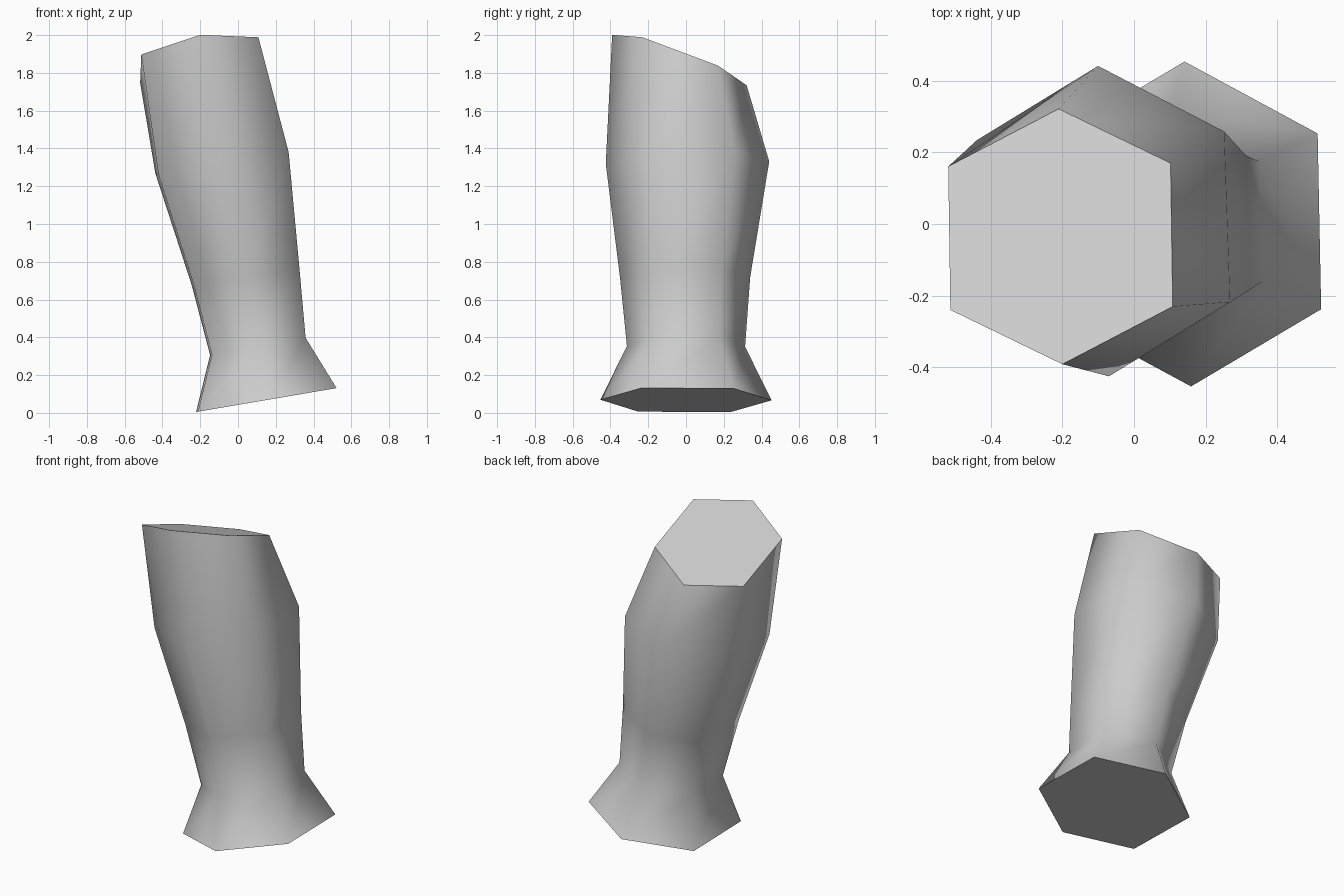
import bpy
import bmesh
from math import cos, sin
from mathutils import Vector

cube = bpy.data.objects.get("Cube")
if cube:
    bpy.data.objects.remove(cube, do_unlink=True)

grey = bpy.data.materials.new("plain grey")
grey.use_nodes = True
colour = (0.6, 0.6, 0.6, 1.0)
grey.diffuse_color = colour
grey.node_tree.nodes["Principled BSDF"].inputs["Base Color"].default_value = colour


def hex_ring(bm, centre, half_width, half_depth, side_depth, slope_x, slope_y, turn):
    """Tilted six-sided cross-section with its points facing front and back."""
    corners = [
        (0, half_depth), (-half_width, side_depth), (-half_width, -side_depth),
        (0, -half_depth), (half_width, -side_depth), (half_width, side_depth),
    ]
    ring = []
    for x, y in corners:
        dx = x * cos(turn) - y * sin(turn)
        dy = x * sin(turn) + y * cos(turn)
        offset = Vector((dx, dy, slope_x * dx + slope_y * dy))
        ring.append(bm.verts.new(Vector(centre) + offset))
    return ring


# Cross-sections from the flared foot to the slanted top:
# centre, half width, half depth, side half depth, slope x, slope y, turn
sections = [
    ((0.15, 0, 0.068), 0.367, 0.453, 0.245, 0.17, 0, 0.02),
    ((0.105, 0, 0.352), 0.248, 0.313, 0.168, 0.18, 0, 0.03),
    ((0.04, -0.005, 0.72), 0.28, 0.345, 0.185, 0.15, 0, 0.03),
    ((-0.085, 0.008, 1.325), 0.345, 0.433, 0.238, 0.17, 0.02, 0.035),
    ((-0.205, -0.035, 1.868), 0.31, 0.356, 0.2, 0.152, -0.373, 0.015),
]

bm = bmesh.new()
rings = [hex_ring(bm, *section) for section in sections]

# Smooth side walls
for low, high in zip(rings, rings[1:]):
    for i in range(len(low)):
        j = (i + 1) % len(low)
        wall = bm.faces.new((low[i], low[j], high[j], high[i]))
        wall.smooth = True

# Flat end caps with crisp rims
for ring in (rings[0], rings[-1]):
    cap = bm.faces.new(ring)
    cap.smooth = False
    for edge in cap.edges:
        edge.smooth = False

bmesh.ops.recalc_face_normals(bm, faces=bm.faces)
mesh = bpy.data.meshes.new("limb_segment")
bm.to_mesh(mesh)
bm.free()
mesh.materials.append(grey)
limb = bpy.data.objects.new("limb_segment", mesh)
bpy.context.collection.objects.link(limb)
